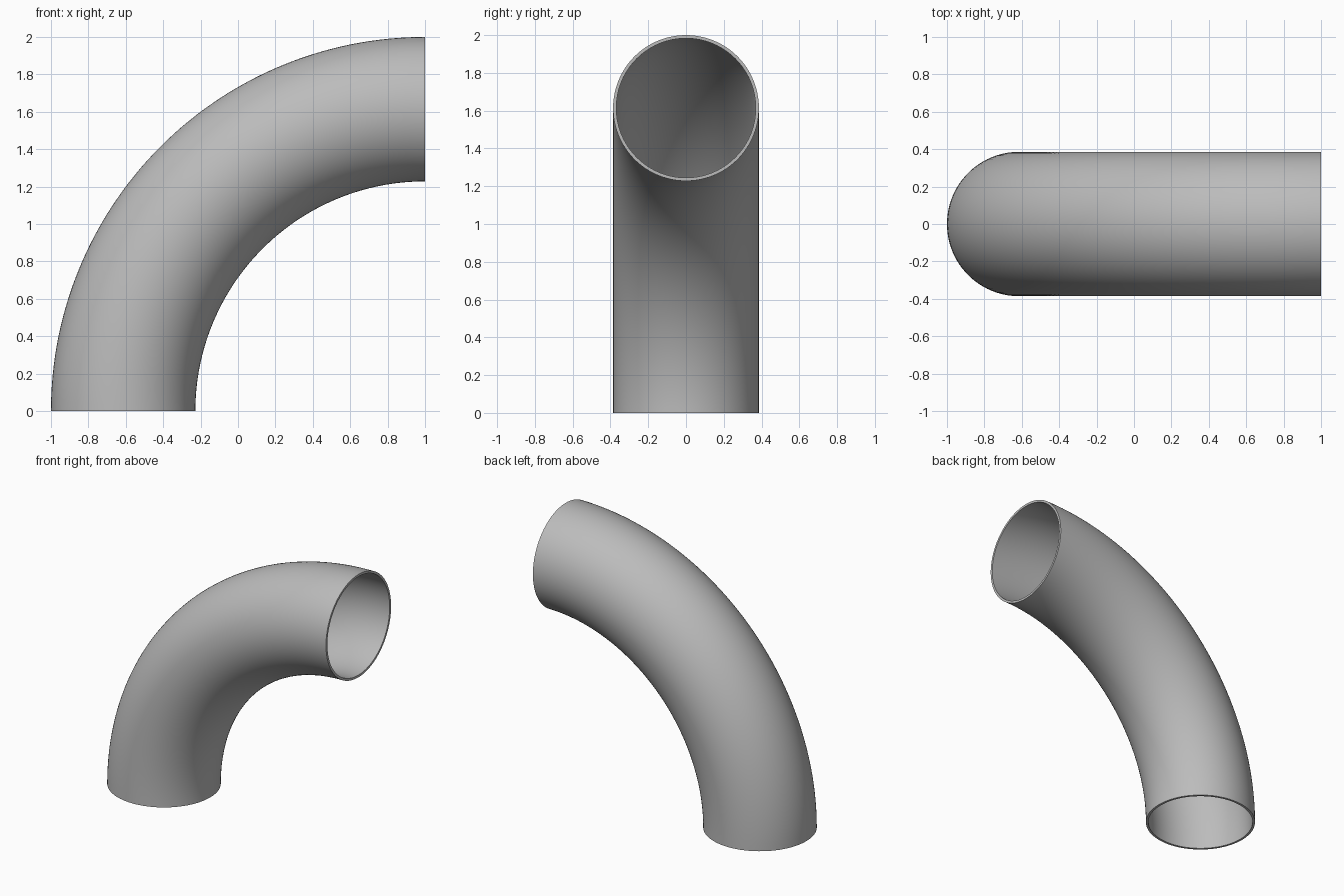
import bpy
import bmesh
import math
from mathutils import Matrix, Vector

cube = bpy.data.objects.get("Cube")
if cube:
    bpy.data.objects.remove(cube, do_unlink=True)

OUTER_RADIUS = 0.386
WALL = 0.017
BEND_RADIUS = 2 - OUTER_RADIUS
SIDES = 96
BEND_STEPS = 64

# Plain grey metal
grey = bpy.data.materials.new("grey metal")
grey.use_nodes = True
colour = (0.5, 0.5, 0.5, 1)
grey.diffuse_color = colour
grey.node_tree.nodes["Principled BSDF"].inputs["Base Color"].default_value = colour

# Ring-shaped cross-section, swept a quarter turn about the bend axis
bm = bmesh.new()
circles = []
for radius in (OUTER_RADIUS, OUTER_RADIUS - WALL):
    circle = bmesh.ops.create_circle(bm, segments=SIDES, radius=radius)["verts"]
    bmesh.ops.translate(bm, verts=circle, vec=(1 - BEND_RADIUS, 0, 0))
    circles.append(circle)
outer, inner = circles
for i in range(SIDES):
    j = (i + 1) % SIDES
    bm.faces.new((outer[i], outer[j], inner[j], inner[i]))

start_faces = bm.faces[:]
end_faces = bmesh.ops.duplicate(bm, geom=start_faces)["geom"]
end_verts = [g for g in end_faces if isinstance(g, bmesh.types.BMVert)]
pivot = Vector((1, 0, 0))
bmesh.ops.rotate(bm, verts=end_verts, cent=pivot,
                 matrix=Matrix.Rotation(math.pi / 2, 3, "Y"))

# Inner and outer walls
rim_edges = [e for e in bm.edges if e.is_boundary and e.verts[0].co.x < 0.99]
bmesh.ops.spin(bm, geom=rim_edges, cent=pivot, axis=(0, 1, 0),
               angle=math.pi / 2, steps=BEND_STEPS)
bmesh.ops.remove_doubles(bm, verts=bm.verts, dist=0.0005)
bmesh.ops.recalc_face_normals(bm, faces=bm.faces)

mesh = bpy.data.meshes.new("pipe_elbow")
bm.to_mesh(mesh)
bm.free()
mesh.materials.append(grey)
elbow = bpy.data.objects.new("pipe_elbow", mesh)
bpy.context.collection.objects.link(elbow)

# Smooth walls with crisp rims
bpy.ops.object.select_all(action="DESELECT")
elbow.select_set(True)
bpy.context.view_layer.objects.active = elbow
bpy.ops.object.shade_smooth_by_angle(angle=math.radians(35))
